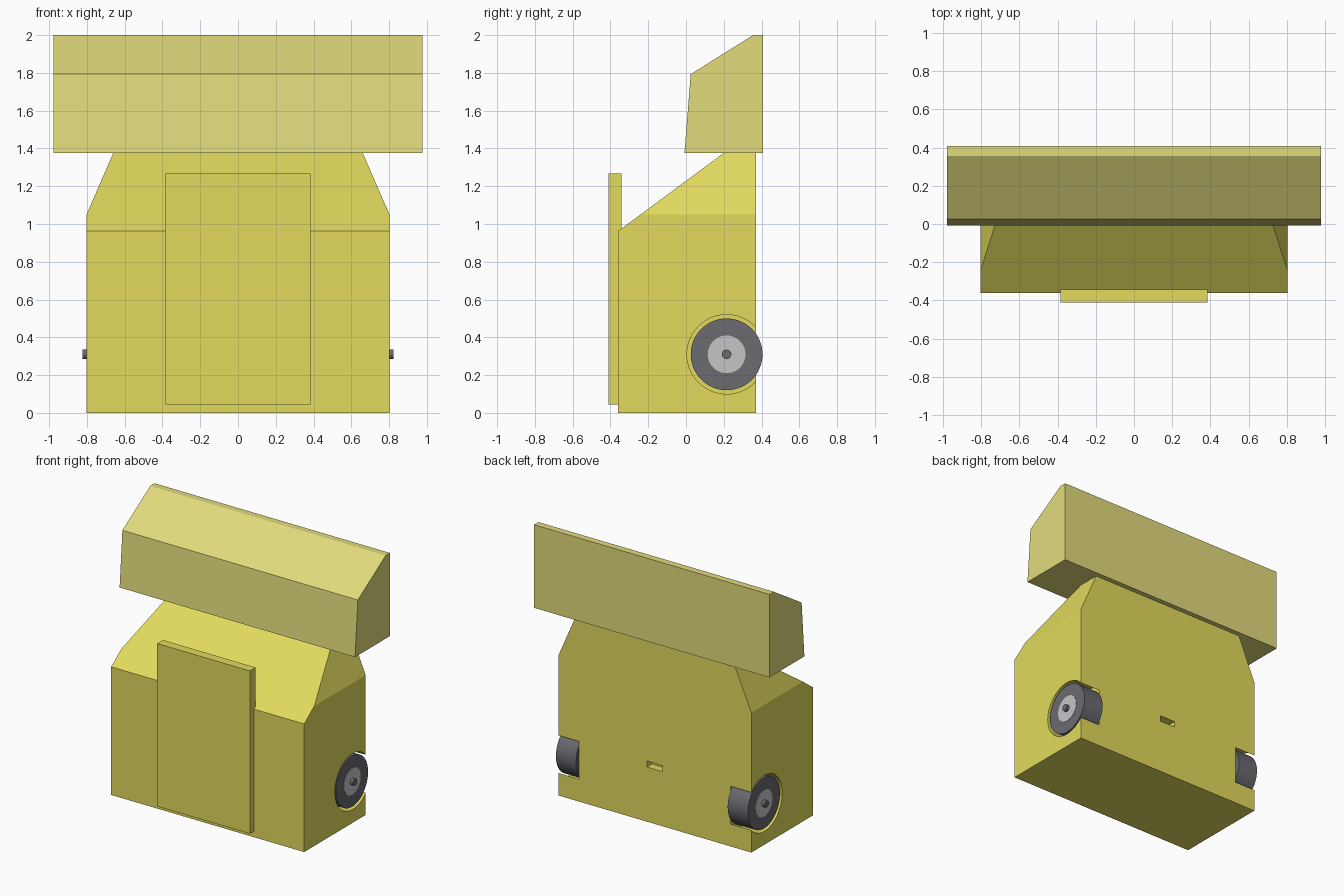
import bpy, bmesh, math
from mathutils import Vector

cube = bpy.data.objects.get("Cube")
if cube:
    bpy.data.objects.remove(cube, do_unlink=True)


def material(name, rgb):
    m = bpy.data.materials.new(name)
    m.use_nodes = True
    m.diffuse_color = (*rgb, 1)
    m.node_tree.nodes["Principled BSDF"].inputs["Base Color"].default_value = (*rgb, 1)
    return m


YELLOW = material("body_yellow", (0.76, 0.70, 0.11))
PALE = material("pale_yellow", (0.76, 0.71, 0.20))
DARK = material("tyre_grey", (0.145, 0.145, 0.165))
LIGHT = material("hub_grey", (0.56, 0.56, 0.56))


def make(name, bm, mat):
    bmesh.ops.recalc_face_normals(bm, faces=bm.faces)
    mesh = bpy.data.meshes.new(name)
    bm.to_mesh(mesh)
    bm.free()
    mesh.materials.append(mat)
    ob = bpy.data.objects.new(name, mesh)
    bpy.context.collection.objects.link(ob)
    return ob


def extrude_x(profile, half):
    """Solid from a (y, z) profile, spanning -half to half in x."""
    bm = bmesh.new()
    face = bm.faces.new([bm.verts.new((-half, y, z)) for y, z in profile])
    ext = bmesh.ops.extrude_face_region(bm, geom=[face])["geom"]
    verts = [v for v in ext if isinstance(v, bmesh.types.BMVert)]
    bmesh.ops.translate(bm, verts=verts, vec=(2 * half, 0, 0))
    return bm


def box(name, half, y0, y1, z0, z1, mat):
    return make(name, extrude_x([(y0, z0), (y1, z0), (y1, z1), (y0, z1)], half), mat)


def disc(name, radius, x0, x1, mat):
    """Cylinder along x, centred on the wheel axis."""
    pts = [(0.215 + radius * math.cos(a), 0.31 + radius * math.sin(a))
           for a in (math.tau * i / 64 for i in range(64))]
    bm = extrude_x(pts, abs(x1 - x0) / 2)
    bmesh.ops.translate(bm, verts=bm.verts, vec=((x0 + x1) / 2, 0, 0))
    return make(name, bm, mat)


def cut(ob, cutter):
    cutter.hide_render = True
    mod = ob.modifiers.new("cut", "BOOLEAN")
    mod.operation, mod.solver, mod.object = "DIFFERENCE", "EXACT", cutter
    bpy.context.view_layer.objects.active = ob
    bpy.ops.object.modifier_apply(modifier=mod.name)
    bpy.data.objects.remove(cutter, do_unlink=True)


# Body with sloped front and tapered shoulders
bm = extrude_x([(-0.36, 0), (0.37, 0), (0.37, 1.376), (0.2, 1.376), (-0.36, 0.962)], 0.802)
for s in (-1, 1):
    bmesh.ops.bisect_plane(bm, geom=bm.verts[:] + bm.edges[:] + bm.faces[:],
                           plane_co=Vector((s * 0.802, 0, 1.05)),
                           plane_no=Vector((s * 0.327, 0, 0.142)), clear_outer=True)
    bmesh.ops.holes_fill(bm, edges=[e for e in bm.edges if e.is_boundary])
body = make("body", bm, YELLOW)

# Wheel wells and rear slot
for s in (-1, 1):
    cut(body, disc("well_cutter", 0.21, s * 0.628, s * 0.9, YELLOW))
cut(body, box("slot_cutter", 0.065, 0.31, 0.45, 0.41, 0.455, YELLOW))

# Front door panel
box("front_panel", 0.385, -0.41, -0.342, 0.045, 1.268, YELLOW)

# Head block
make("head", extrude_x([(-0.008, 1.376), (0.407, 1.376), (0.407, 2),
                        (0.355, 2), (0.025, 1.793)], 0.978), PALE)

# Wheels
for side, s in (("right", -1), ("left", 1)):
    disc(side + "_tyre", 0.19, s * 0.63, s * 0.797, DARK)
    disc(side + "_hub", 0.1, s * 0.7, s * 0.799, LIGHT)
    disc(side + "_axle", 0.025, s * 0.6, s * 0.822, DARK)

# Smooth the round parts, keeping edges sharp
bpy.ops.object.select_all(action="DESELECT")
for ob in bpy.context.collection.objects:
    if ob.type == "MESH" and ob.name.endswith(("body", "tyre", "hub", "axle")):
        ob.select_set(True)
        bpy.context.view_layer.objects.active = ob
bpy.ops.object.shade_smooth_by_angle(angle=math.radians(15))
